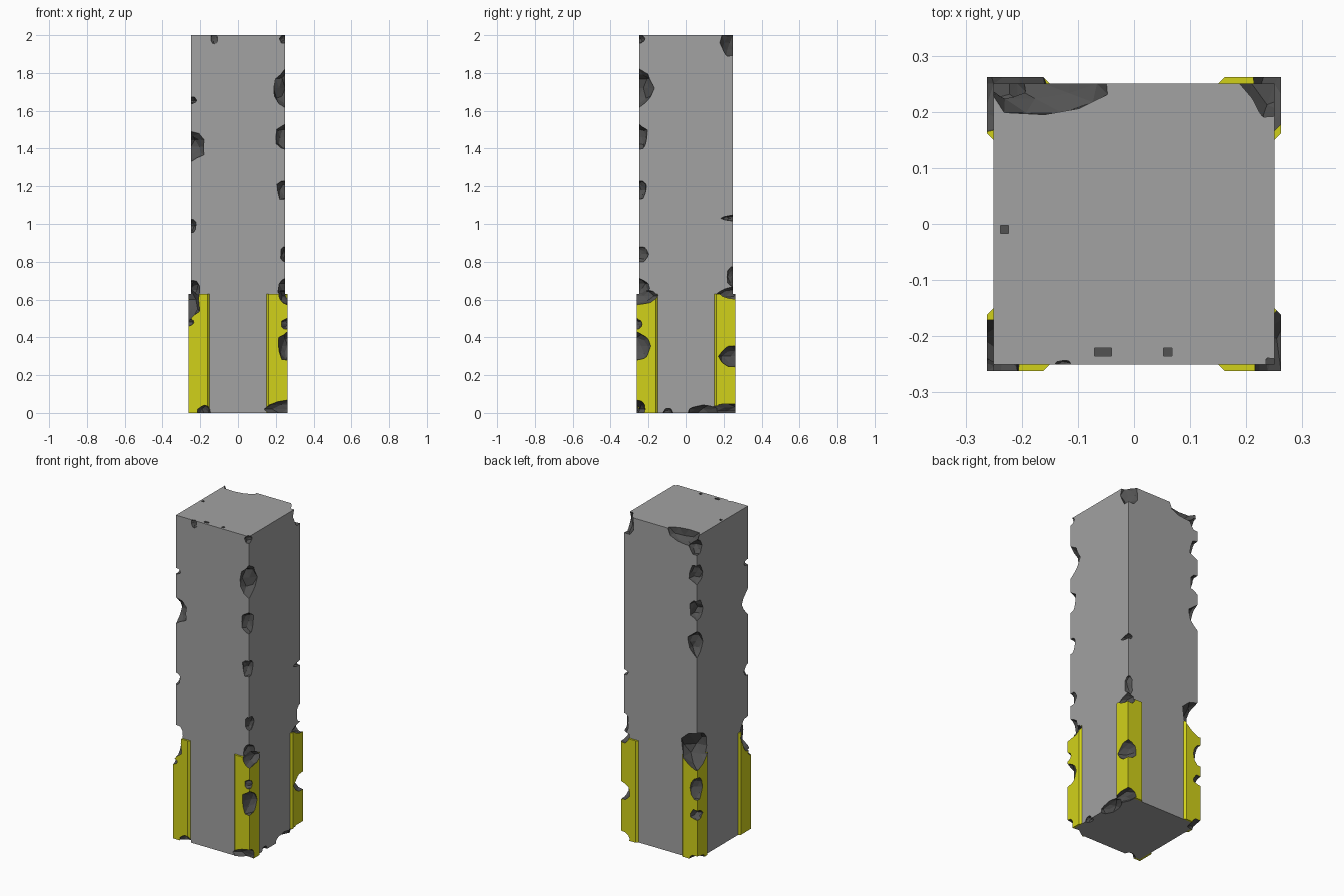
import bpy
import bmesh
import random
from mathutils import Vector

random.seed(7)

default = bpy.data.objects.get("Cube")
if default:
    bpy.data.objects.remove(default, do_unlink=True)

HALF = 0.25          # half width of the pillar
OUTER = 0.262        # outer face of the corner guards
HEIGHT = 2.0
GUARD_TOP = 0.63


def make_material(name, color):
    mat = bpy.data.materials.new(name)
    mat.use_nodes = True
    mat.diffuse_color = color
    mat.node_tree.nodes["Principled BSDF"].inputs["Base Color"].default_value = color
    return mat


concrete = make_material("concrete grey", (0.36, 0.36, 0.36, 1))
paint = make_material("guard yellow", (0.64, 0.64, 0.01, 1))
broken = make_material("broken concrete dark grey", (0.085, 0.085, 0.085, 1))


def make_object(name, bm, mat):
    bmesh.ops.recalc_face_normals(bm, faces=bm.faces)
    mesh = bpy.data.meshes.new(name)
    bm.to_mesh(mesh)
    bm.free()
    mesh.materials.append(mat)
    obj = bpy.data.objects.new(name, mesh)
    bpy.context.scene.collection.objects.link(obj)
    return obj


def prism(name, outline, top, mat):
    """Extrude a floor outline up to the given height."""
    bm = bmesh.new()
    face = bm.faces.new([bm.verts.new((x, y, 0)) for x, y in outline])
    grown = bmesh.ops.extrude_face_region(bm, geom=[face])["geom"]
    for v in grown:
        if isinstance(v, bmesh.types.BMVert):
            v.co.z = top
    return make_object(name, bm, mat)


# Pillar and one angled guard per corner
square = [(-HALF, -HALF), (HALF, -HALF), (HALF, HALF), (-HALF, HALF)]
parts = [prism("pillar", square, HEIGHT, concrete)]

profile = [(HALF, 0.15), (OUTER, 0.162), (OUTER, OUTER),
           (0.162, OUTER), (0.15, HALF), (HALF, HALF)]
for side, sx in (("left", 1), ("right", -1)):
    for end, sy in (("front", -1), ("back", 1)):
        outline = [(x * sx, y * sy) for x, y in profile]
        parts.append(prism(f"{end}_{side}_corner_guard", outline, GUARD_TOP, paint))

# Rough stones that bite the chips out of the edges
stones = bmesh.new()


def stone(center, radii):
    """Add one faceted, irregular stone."""
    made = bmesh.ops.create_icosphere(stones, subdivisions=2, radius=1)["verts"]
    center, radii = Vector(center), Vector(radii)
    for v in made:
        v.co = center + v.co * radii * random.uniform(0.82, 1.1)


def chip_corner(sx, sy, chips):
    """Chip a vertical edge; each chip is height, x reach, y reach, z reach."""
    for z, rx, ry, rz in chips:
        at = OUTER if z < GUARD_TOP else HALF
        stone((sx * at, sy * at, z), (rx, ry, rz))


# Front left edge
chip_corner(1, -1, [
    (1.98, 0.035, 0.035, 0.025),
    (1.72, 0.065, 0.075, 0.1),
    (1.46, 0.05, 0.05, 0.075),
    (1.18, 0.05, 0.045, 0.055),
    (0.84, 0.025, 0.05, 0.045),
    (0.66, 0.04, 0.06, 0.05),
    (0.62, 0.05, 0.12, 0.05),
    (0.47, 0.035, 0.03, 0.03),
    (0.355, 0.055, 0.085, 0.08),
    (0.02, 0.13, 0.05, 0.05),
])

# Front right edge
chip_corner(-1, -1, [
    (1.655, 0.035, 0.04, 0.02),
    (1.41, 0.08, 0.06, 0.08),
    (0.99, 0.03, 0.04, 0.04),
    (0.65, 0.055, 0.06, 0.055),
    (0.6, 0.065, 0.11, 0.11),
    (0.48, 0.035, 0.03, 0.02),
])

# Back left edge
chip_corner(1, 1, [
    (1.96, 0.075, 0.07, 0.08),
    (1.03, 0.03, 0.065, 0.016),
    (0.72, 0.03, 0.035, 0.065),
    (0.632, 0.04, 0.085, 0.035),
    (0.3, 0.07, 0.085, 0.065),
    (0.01, 0.06, 0.14, 0.045),
])

# Back right edge
chip_corner(-1, 1, [
    (1.93, 0.06, 0.055, 0.05),
    (1.76, 0.06, 0.06, 0.06),
    (1.54, 0.05, 0.06, 0.065),
    (1.33, 0.07, 0.06, 0.075),
    (0.67, 0.11, 0.11, 0.11),
    (0.44, 0.05, 0.05, 0.075),
    (0.28, 0.055, 0.05, 0.035),
    (0.0, 0.07, 0.07, 0.03),
])

# Long chips along the top and bottom rims
stone((-0.16, HALF, HEIGHT), (0.115, 0.06, 0.08))
stone((-0.125, -HALF, HEIGHT - 0.02), (0.02, 0.01, 0.03))
stone((-0.18, -OUTER, 0), (0.04, 0.04, 0.04))
stone((HALF, 0.09, 0), (0.05, 0.09, 0.045))
stone((HALF, -0.095, 0), (0.03, 0.028, 0.025))

# Small pits in the top
for x, y, width in ((-0.055, -0.228, 0.03), (0.06, -0.228, 0.015), (-0.231, -0.01, 0.014)):
    pit = bmesh.ops.create_cube(stones, size=1)["verts"]
    for v in pit:
        v.co = Vector((x, y, HEIGHT)) + v.co * Vector((width, 0.014, 0.03))

cutter = make_object("chip_cutter", stones, broken)
cutter.hide_render = True

# Cut every part, leaving dark broken faces inside the chips
for part in parts:
    bpy.context.view_layer.objects.active = part
    cut = part.modifiers.new("chips", "BOOLEAN")
    cut.operation = "DIFFERENCE"
    cut.solver = "EXACT"
    cut.use_self = True
    cut.material_mode = "TRANSFER"
    cut.object = cutter
    bpy.ops.object.modifier_apply(modifier=cut.name)

bpy.data.objects.remove(cutter, do_unlink=True)
